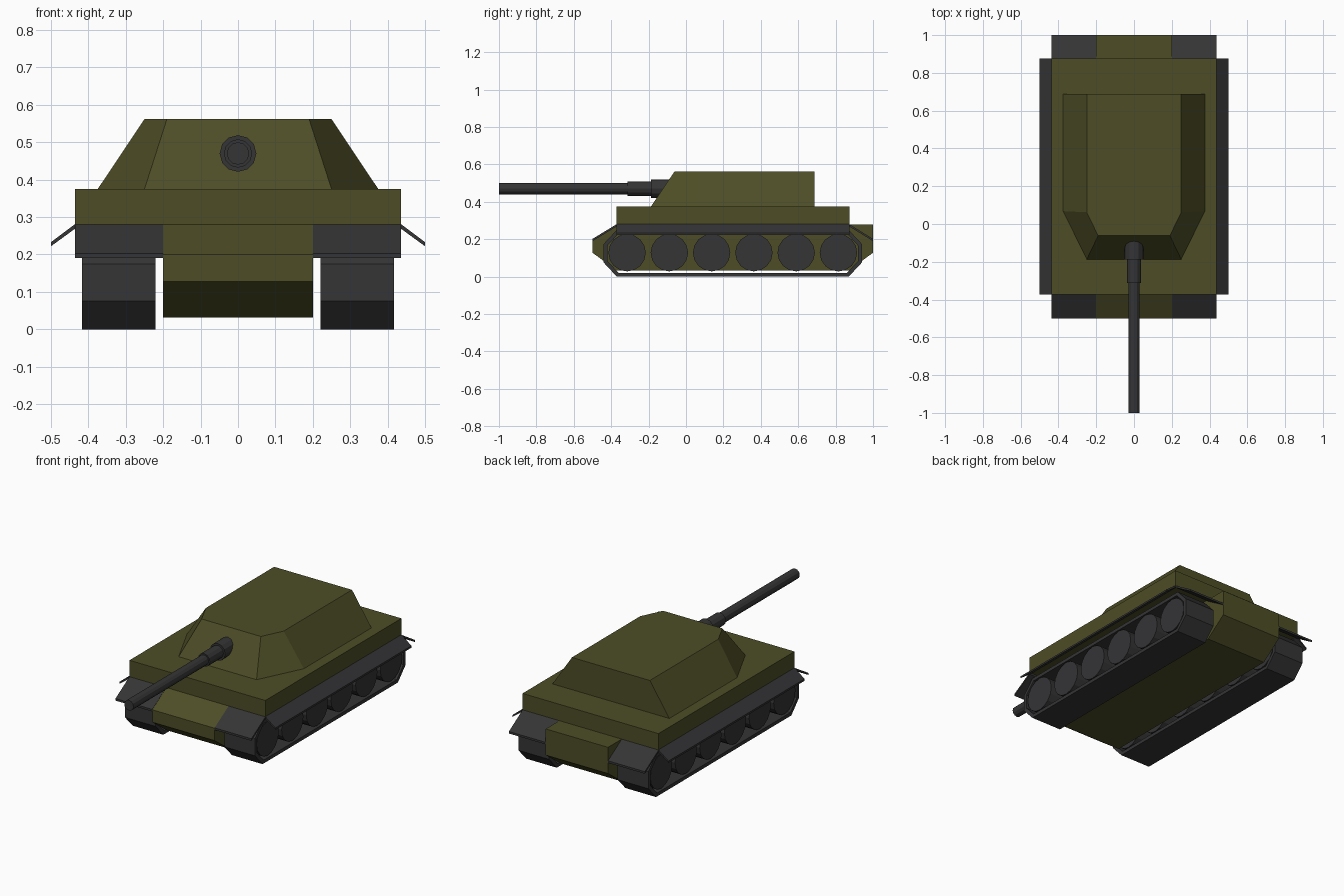
import bpy, bmesh, math
from mathutils import Matrix, Vector

if "Cube" in bpy.data.objects:
    bpy.data.objects.remove(bpy.data.objects["Cube"])


def material(name, rgb):
    m = bpy.data.materials.new(name)
    m.diffuse_color = (*rgb, 1)
    m.use_nodes = True
    m.node_tree.nodes["Principled BSDF"].inputs["Base Color"].default_value = m.diffuse_color
    return m


OLIVE = material("olive_paint", (0.075, 0.075, 0.02))
DARK = material("dark_steel", (0.035, 0.035, 0.037))


def finish(name, bm, mat, mirror=False):
    bmesh.ops.recalc_face_normals(bm, faces=bm.faces)
    me = bpy.data.meshes.new(name)
    bm.to_mesh(me)
    bm.free()
    me.materials.append(mat)
    ob = bpy.data.objects.new(name, me)
    bpy.context.collection.objects.link(ob)
    if mirror:
        mod = ob.modifiers.new("mirror", 'MIRROR')
        mod.use_axis = (True, False, False)
        mod.use_mirror_merge = False
    return ob


def loft(name, a, b, mat, mirror=False):
    """Closed solid between two matching outlines of 3D points."""
    bm = bmesh.new()
    va = [bm.verts.new(p) for p in a]
    vb = [bm.verts.new(p) for p in b]
    n = len(va)
    bm.faces.new(va)
    bm.faces.new(vb)
    for i in range(n):
        j = (i + 1) % n
        bm.faces.new((va[i], va[j], vb[j], vb[i]))
    return finish(name, bm, mat, mirror)


def side_prism(name, yz, x0, x1, mat, mirror=False):
    return loft(name, [(x0, y, z) for y, z in yz],
                [(x1, y, z) for y, z in yz], mat, mirror)


def cylinder(name, p, q, r, sides, mat, mirror=False):
    p, q = Vector(p), Vector(q)
    bm = bmesh.new()
    rot = (q - p).to_track_quat('Z', 'Y').to_matrix().to_4x4()
    bmesh.ops.create_cone(bm, cap_ends=True, segments=sides, radius1=r, radius2=r,
                          depth=(q - p).length,
                          matrix=Matrix.Translation((p + q) / 2) @ rot)
    return finish(name, bm, mat, mirror)


# Hull: lower tub and upper deck
side_prism("lower_hull", [(-0.37, 0.28), (-0.5, 0.2), (-0.5, 0.128), (-0.37, 0.032),
                          (0.87, 0.032), (1.0, 0.128), (1.0, 0.28)], -0.2, 0.2, OLIVE)
side_prism("upper_hull", [(-0.372, 0.28), (0.875, 0.28), (0.875, 0.375), (-0.372, 0.375)],
           -0.436, 0.436, OLIVE)


# Turret: tapered with chamfered front and upright rear
def turret_outline(w, front_w, shoulder, front, z):
    half = [(w, 0.688), (w, shoulder), (front_w, front)]
    return [(x, y, z) for x, y in half] + [(-x, y, z) for x, y in reversed(half)]


loft("turret", turret_outline(0.375, 0.25, 0.068, -0.187, 0.375),
     turret_outline(0.25, 0.19, 0.062, -0.062, 0.562), OLIVE)

# Gun
for name, y0, y1, r in (("gun_mantlet", -0.09, -0.187, 0.049),
                        ("gun_sleeve", -0.18, -0.312, 0.038),
                        ("gun_barrel", -0.30, -1.0, 0.03)):
    cylinder(name, (0, y0, 0.47), (0, y1, 0.47), r, 12, DARK)

# Mudguards front and rear, and sloping side skirts
t = 0.012
side_prism("front_mudguard", [(-0.37, 0.281), (-0.5, 0.19 + t), (-0.5, 0.19), (-0.37, 0.281 - t)],
           0.2, 0.436, DARK, True)
side_prism("rear_mudguard", [(0.872, 0.281), (1.0, 0.19 + t), (1.0, 0.19), (0.872, 0.281 - t)],
           0.2, 0.436, DARK, True)
skirt = [(0.43, 0.283), (0.436, 0.281), (0.5, 0.233), (0.5, 0.222), (0.43, 0.273)]
loft("side_skirt", [(x, -0.372, z) for x, z in skirt],
     [(x, 0.875, z) for x, z in skirt], DARK, True)


# Tracks: hollow octagonal bands
def band(inset):
    c = inset * 0.45
    half = [(0.62 - c, inset), (0.69 - inset, 0.075 + c),
            (0.69 - inset, 0.175 - c), (0.62 - c, 0.25 - inset)]
    return [(0.25 + y, z) for y, z in half] + [(0.25 - y, z) for y, z in reversed(half)]


bm = bmesh.new()
rings = [[bm.verts.new((x, y, z)) for y, z in band(i)]
         for x, i in ((0.22, 0), (0.417, 0), (0.417, 0.02), (0.22, 0.02))]
for k in range(4):
    a, b = rings[k], rings[(k + 1) % 4]
    for i in range(8):
        j = (i + 1) % 8
        bm.faces.new((a[i], a[j], b[j], b[i]))
finish("track", bm, DARK, True)

# Road wheels
for i in range(6):
    y = -0.315 + i * 0.226
    cylinder(f"road_wheel_{i + 1}", (0.225, y, 0.128), (0.412, y, 0.128), 0.1, 16, DARK, True)
